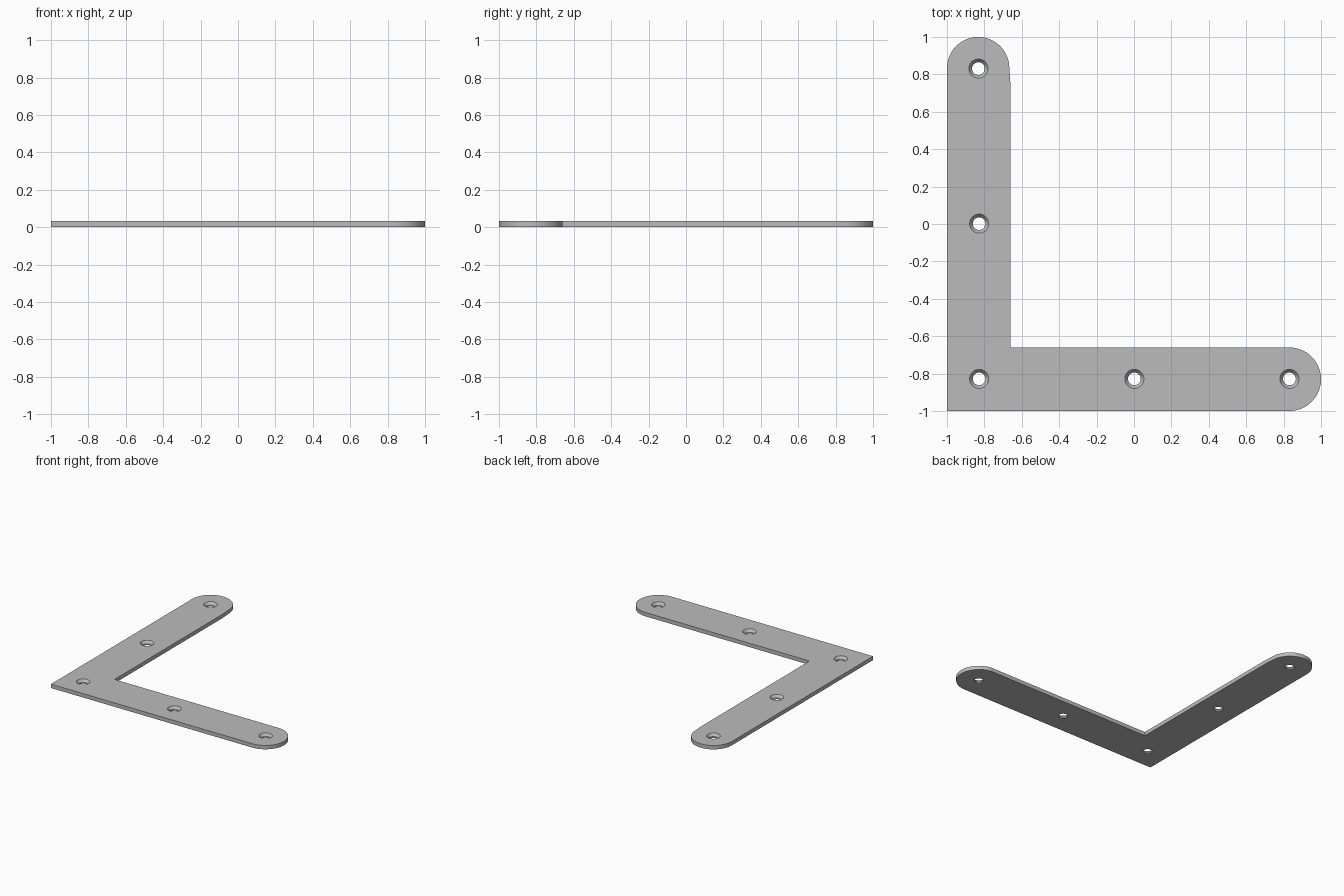
import bpy, bmesh
from math import sin, cos, pi, radians

if "Cube" in bpy.data.objects:
    bpy.data.objects.remove(bpy.data.objects["Cube"])

T = 0.032          # plate thickness
HOLES = [(-0.832, 0.831), (-0.828, 0.002), (-0.828, -0.828), (0.002, -0.828), (0.831, -0.828)]


def arc(cx, cy, r, a0, a1, n=32):
    return [(cx + r * cos(radians(a0 + (a1 - a0) * i / n)),
             cy + r * sin(radians(a0 + (a1 - a0) * i / n))) for i in range(n + 1)]


def make_object(name, bm):
    bmesh.ops.recalc_face_normals(bm, faces=bm.faces)
    me = bpy.data.meshes.new(name)
    bm.to_mesh(me)
    bm.free()
    ob = bpy.data.objects.new(name, me)
    bpy.context.collection.objects.link(ob)
    return ob


# L-shaped plate with two rounded ends
outline = [(-1, -1)]
outline += arc(0.83, -0.83, 0.17, -90, 90)
outline += [(-0.66, -0.66), (-0.66, 0.74)]
outline += arc(-0.8333, 0.8333, 0.1667, 0, 180)
bm = bmesh.new()
face = bm.faces.new([bm.verts.new((x, y, 0)) for x, y in outline])
ext = bmesh.ops.extrude_face_region(bm, geom=[face])
bmesh.ops.translate(bm, vec=(0, 0, T),
                    verts=[v for v in ext["geom"] if isinstance(v, bmesh.types.BMVert)])
plate = make_object("corner_bracket", bm)

# countersunk screw holes: narrow bore below, cone opening at the top
profile = [(0.034, -0.02), (0.034, 0.01), (0.051, T), (0.051, T + 0.02)]
N = 40
bm = bmesh.new()
for hx, hy in HOLES:
    rings = [[bm.verts.new((hx + r * cos(2 * pi * i / N), hy + r * sin(2 * pi * i / N), z))
              for i in range(N)] for r, z in profile]
    for a, b in zip(rings, rings[1:]):
        for i in range(N):
            j = (i + 1) % N
            bm.faces.new((a[i], a[j], b[j], b[i]))
    bm.faces.new(rings[0][::-1])
    bm.faces.new(rings[-1])
cutter = make_object("hole_cutter", bm)
cutter.hide_render = True

mod = plate.modifiers.new("screw_holes", 'BOOLEAN')
mod.operation = 'DIFFERENCE'
mod.solver = 'EXACT'
mod.object = cutter
bpy.context.view_layer.objects.active = plate
plate.select_set(True)
cutter.select_set(False)
bpy.ops.object.modifier_apply(modifier=mod.name)
bpy.data.objects.remove(cutter)

# darker grey metal
steel = bpy.data.materials.new("dark_steel")
steel.diffuse_color = (0.5, 0.5, 0.5, 1)
steel.use_nodes = True
steel.node_tree.nodes["Principled BSDF"].inputs["Base Color"].default_value = steel.diffuse_color
plate.data.materials.clear()
plate.data.materials.append(steel)

# smooth round walls, crisp edges
bpy.ops.object.shade_smooth_by_angle(angle=radians(25))
